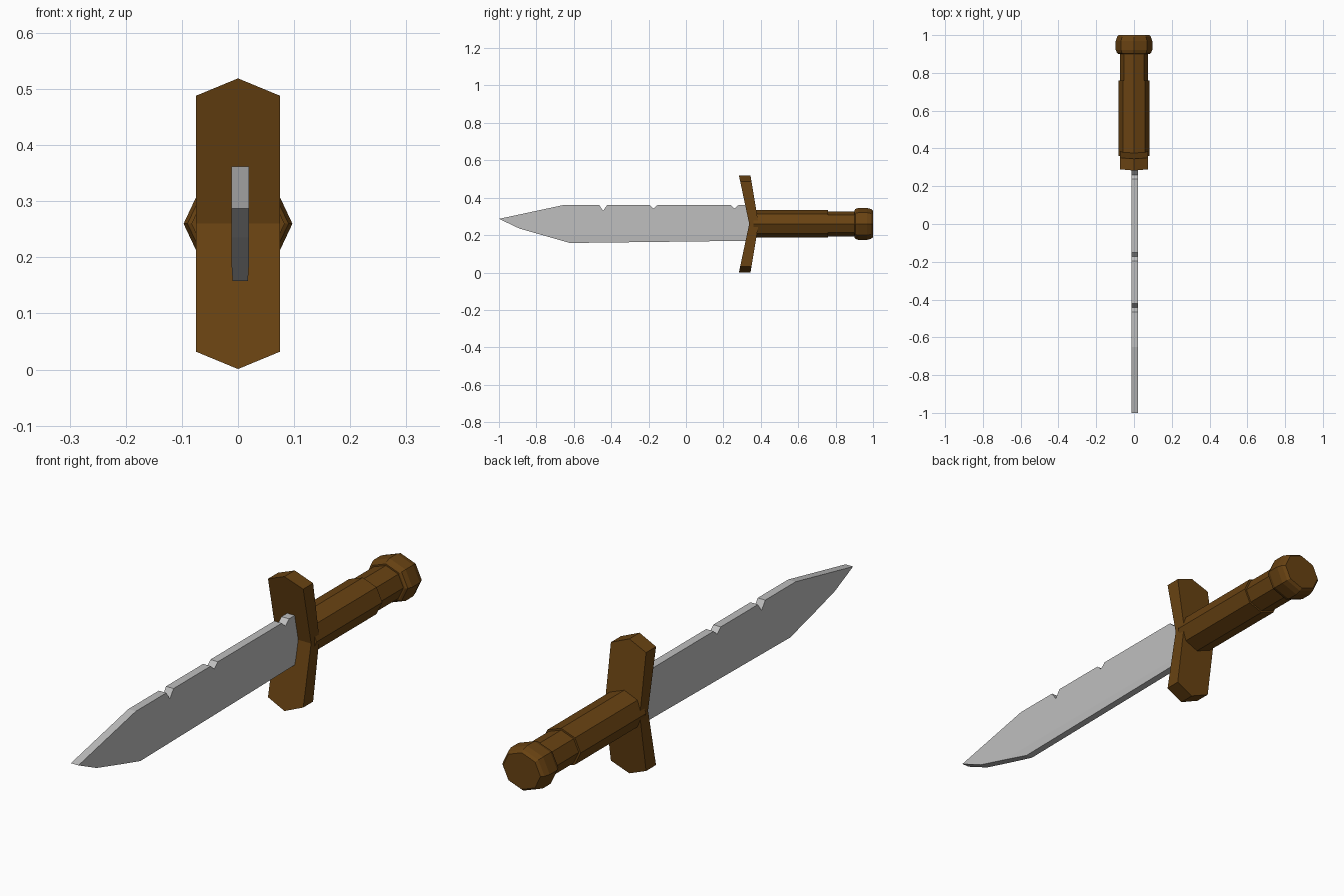
import bpy, bmesh, math

cube = bpy.data.objects.get("Cube")
if cube:
    bpy.data.objects.remove(cube)

MID = 0.26  # height of the knife's long axis


def material(name, rgb):
    m = bpy.data.materials.new(name)
    m.use_nodes = True
    m.diffuse_color = (*rgb, 1)
    m.node_tree.nodes["Principled BSDF"].inputs["Base Color"].default_value = (*rgb, 1)
    return m


steel = material("steel grey", (0.52, 0.52, 0.52))
wood = material("brown wood", (0.14, 0.055, 0.006))


def finish(name, bm, mat):
    bmesh.ops.recalc_face_normals(bm, faces=bm.faces[:])
    mesh = bpy.data.meshes.new(name)
    bm.to_mesh(mesh)
    bm.free()
    mesh.materials.append(mat)
    obj = bpy.data.objects.new(name, mesh)
    bpy.context.collection.objects.link(obj)
    return obj


def octagon_lathe(name, profile, mat):
    """Flattened octagonal sections (y, radius) joined along the y axis."""
    bm = bmesh.new()
    rings = []
    for y, r in profile:
        angles = [math.tau * i / 8 for i in range(8)]
        rings.append([bm.verts.new((r * math.cos(a), y, MID + 0.88 * r * math.sin(a)))
                      for a in angles])
    for a, b in zip(rings, rings[1:]):
        for i in range(8):
            j = (i + 1) % 8
            bm.faces.new((a[i], a[j], b[j], b[i]))
    bm.faces.new(rings[0])
    bm.faces.new(rings[-1])
    return finish(name, bm, mat)


# Blade: side outline with three nicks along the spine
TOP = 0.362
outline = [(-1, 0.287), (-0.65, TOP)]
for y, depth in ((-0.443, 0.032), (-0.173, 0.02), (0.26, 0.02)):
    outline += [(y - 0.022, TOP), (y, TOP - depth), (y + 0.022, TOP)]
outline += [(0.345, TOP), (0.345, 0.17), (-0.62, 0.158), (-0.89, 0.235)]

HALF, OFFSET, EDGE = 0.016, 0.004, 0.195
bm = bmesh.new()
face = bm.faces.new([bm.verts.new((-HALF, y, z)) for y, z in outline])
ext = bmesh.ops.extrude_face_region(bm, geom=[face])
bmesh.ops.translate(bm, vec=(2 * HALF, 0, 0),
                    verts=[g for g in ext["geom"] if isinstance(g, bmesh.types.BMVert)])
# Lower edge narrows slightly below the bevel line
bmesh.ops.bisect_plane(bm, geom=bm.verts[:] + bm.edges[:] + bm.faces[:],
                       plane_co=(0, 0, EDGE), plane_no=(0, 0, 1))
for v in bm.verts:
    if v.co.z < EDGE:
        v.co.x *= 1 - 4 * (EDGE - v.co.z)
    v.co.x += OFFSET
finish("blade", bm, steel)

# Guard: two slabs swept toward the point, with peaked ends
bm = bmesh.new()
halves = []
for y0 in (0.338, 0.388):
    def point(x, z):
        sweep = (0.055 if y0 < 0.35 else 0.043) * abs(z) / 0.259
        return bm.verts.new((x, y0 - sweep, MID + z))
    left, right = point(0.075, 0), point(-0.075, 0)
    tops = [point(0.075, 0.228), point(0, 0.259), point(-0.075, 0.228)]
    bots = [point(-0.075, -0.228), point(0, -0.259), point(0.075, -0.228)]
    bm.faces.new([left, *tops, right])
    bm.faces.new([right, *bots, left])
    halves.append([left, *tops, right, *bots])
front, back = halves
for i in range(8):
    j = (i + 1) % 8
    bm.faces.new((front[i], front[j], back[j], back[i]))
finish("guard", bm, wood)

# Handle: thick grip stepping down to a thinner neck
octagon_lathe("grip", [(0.36, 0.083), (0.76, 0.083)], wood)
octagon_lathe("grip_neck", [(0.74, 0.075), (0.92, 0.075)], wood)

# Pommel with rounded shoulders
octagon_lathe("pommel", [(0.9, 0.082), (0.905, 0.09), (0.922, 0.097),
                         (0.968, 0.097), (0.99, 0.09), (1.0, 0.08)], wood)
